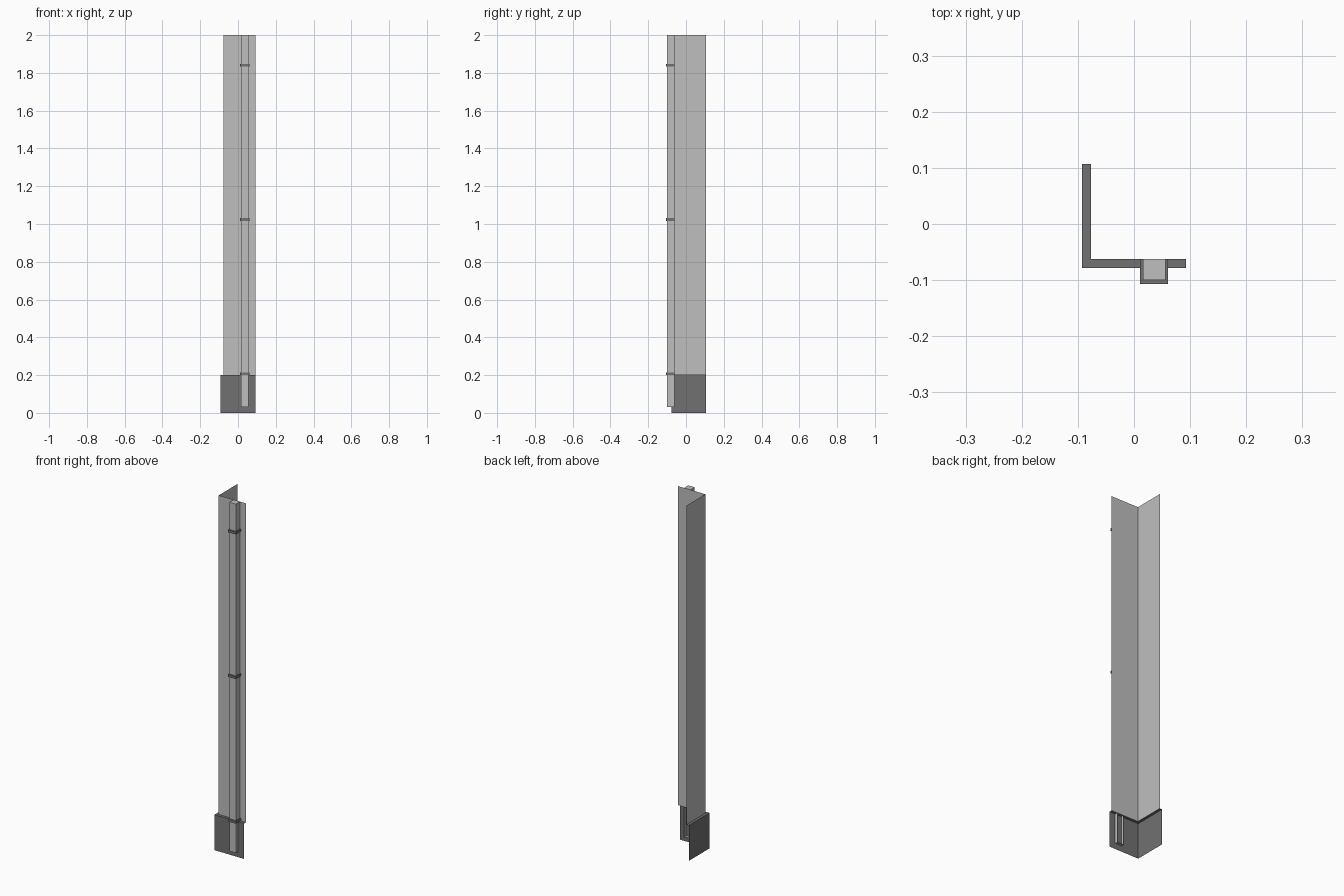
import bpy, bmesh

default = bpy.data.objects.get("Cube")
if default:
    bpy.data.objects.remove(default, do_unlink=True)


def make_material(name, grey):
    mat = bpy.data.materials.new(name)
    mat.use_nodes = True
    color = (grey, grey, grey, 1)
    mat.diffuse_color = color
    mat.node_tree.nodes["Principled BSDF"].inputs["Base Color"].default_value = color
    return mat


light = make_material("light grey", 0.52)
dark = make_material("dark grey", 0.165)


def finish(bm, name, mat):
    mesh = bpy.data.meshes.new(name)
    bm.to_mesh(mesh)
    bm.free()
    mesh.materials.append(mat)
    obj = bpy.data.objects.new(name, mesh)
    bpy.context.collection.objects.link(obj)
    return obj


def sheet(name, rings, mat):
    """Skin a strip between successive open rings of points."""
    bm = bmesh.new()
    rows = [[bm.verts.new(p) for p in ring] for ring in rings]
    for low, high in zip(rows, rows[1:]):
        for i in range(len(low) - 1):
            bm.faces.new((low[i], low[i + 1], high[i + 1], high[i]))
    return finish(bm, name, mat)


def open_back_box(name, x0, x1, y0, y1, z0, z1, mat):
    """Box whose rear face is left open against the wall."""
    bm = bmesh.new()
    bmesh.ops.create_cube(bm, size=1)
    for v in bm.verts:
        v.co.x = x1 if v.co.x > 0 else x0
        v.co.y = y1 if v.co.y > 0 else y0
        v.co.z = z1 if v.co.z > 0 else z0
    back = [f for f in bm.faces if f.normal.y > 0.9]
    bmesh.ops.delete(bm, geom=back, context='FACES_ONLY')
    return finish(bm, name, mat)


RIGHT, BACK = 0.0925, 0.107
WALL_X, WALL_Y = -0.077, -0.062
BASE_X, BASE_Y = -0.0925, -0.078
BASE_TOP = 0.2


def corner(x, y, z):
    """L-shaped path around the outside corner."""
    return [(x, BACK, z), (x, y, z), (RIGHT, y, z)]


# Thin corner wall
sheet("corner_wall", [corner(WALL_X, WALL_Y, BASE_TOP), corner(WALL_X, WALL_Y, 2)], light)

# Base skirting with a ledge back to the wall
sheet("base_skirting", [corner(BASE_X, BASE_Y, 0), corner(BASE_X, BASE_Y, BASE_TOP),
                        corner(WALL_X, WALL_Y, BASE_TOP)], dark)

# Square drainpipe
open_back_box("drainpipe", 0.016, 0.056, -0.1, WALL_Y, 0.032, 2, light)

# Pipe brackets
for i in range(3):
    z = 0.201 + i * 0.816
    open_back_box(f"pipe_bracket_{i + 1}", 0.011, 0.061, -BACK, WALL_Y, z, z + 0.014, dark)
